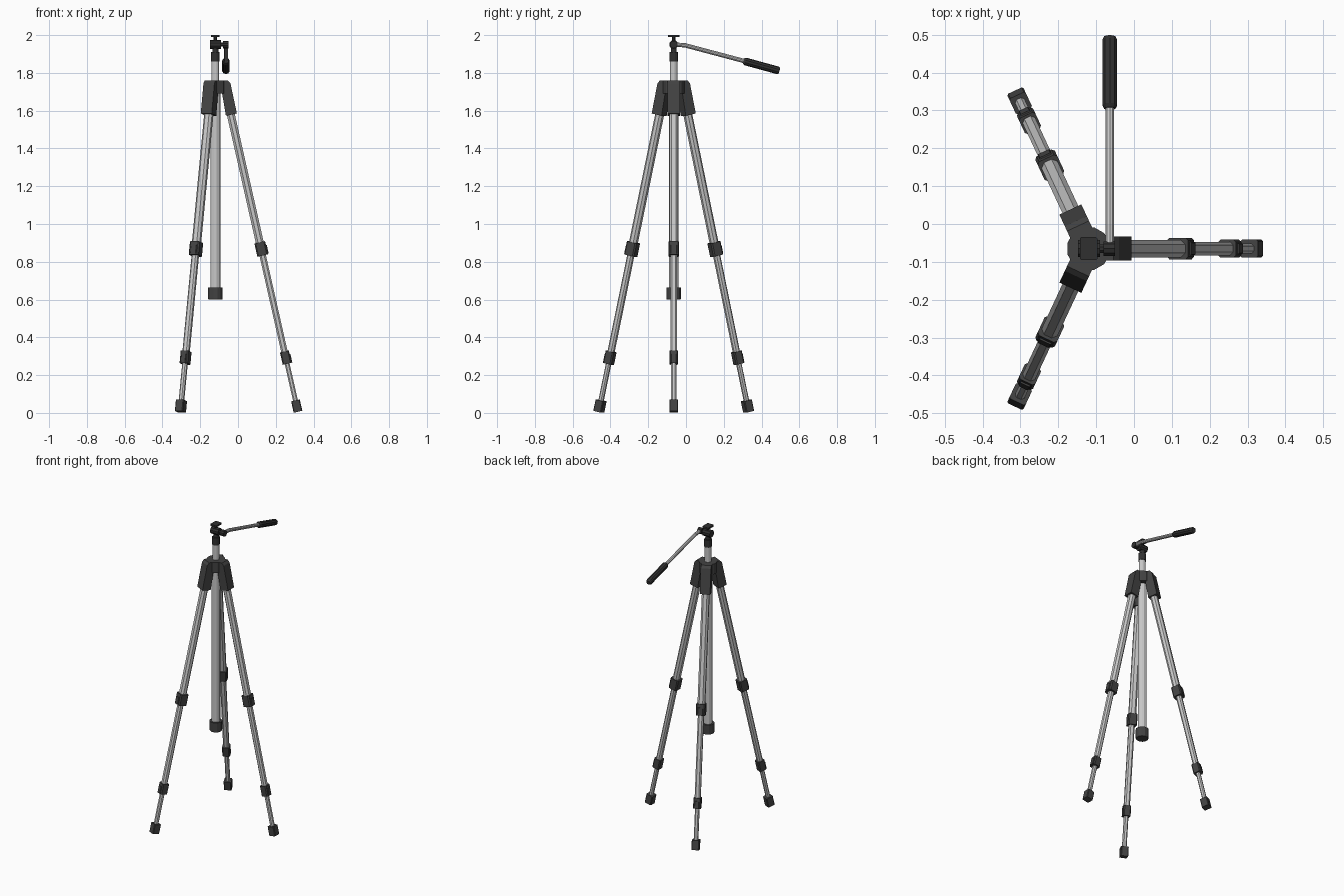
import bpy, bmesh, math
from mathutils import Matrix, Vector

cube = bpy.data.objects.get("Cube")
if cube:
    bpy.data.objects.remove(cube, do_unlink=True)


def material(name, value, rough):
    m = bpy.data.materials.new(name)
    m.use_nodes = True
    colour = (value, value, value, 1)
    m.diffuse_color = colour
    node = m.node_tree.nodes["Principled BSDF"]
    node.inputs["Base Color"].default_value = colour
    node.inputs["Roughness"].default_value = rough
    return m


metal = material("light grey metal", 0.58, 0.4)
plastic = material("dark grey plastic", 0.055, 0.6)
rubber = material("black rubber", 0.03, 0.8)

CX, CY = -0.12, -0.065
CENTRE = Matrix.Translation((CX, CY, 0))


def finish(name, bm, mat, matrix=CENTRE):
    bmesh.ops.recalc_face_normals(bm, faces=bm.faces)
    mesh = bpy.data.meshes.new(name)
    bm.transform(matrix)
    bm.to_mesh(mesh)
    bm.free()
    mesh.materials.append(mat)
    ob = bpy.data.objects.new(name, mesh)
    bpy.context.collection.objects.link(ob)
    return ob


def rect(w, d, c):
    """Rectangle with chamfered corners: width w, depth d, chamfer c."""
    w, d = w / 2, d / 2
    return [(w, c - d), (w, d - c), (w - c, d), (c - w, d),
            (-w, d - c), (-w, c - d), (c - w, -d), (w - c, -d)]


def circle(r, n):
    return [(r * math.cos((i + 0.5) * math.tau / n), r * math.sin((i + 0.5) * math.tau / n))
            for i in range(n)]


def loft(name, section, rings, mat, matrix=CENTRE, side=(0, 1, 0)):
    """Sweep a section through rings of (point, scale)."""
    pts = [Vector(p) for p, s in rings]
    bm = bmesh.new()
    loops = []
    for i, (p, s) in enumerate(rings):
        axis = (pts[min(i + 1, len(pts) - 1)] - pts[max(i - 1, 0)]).normalized()
        v = axis.cross(Vector(side)).normalized()
        u = v.cross(axis)
        loops.append([bm.verts.new(pts[i] + u * a * s + v * b * s) for a, b in section])
    n = len(section)
    for lo, hi in zip(loops, loops[1:]):
        for i in range(n):
            bm.faces.new((lo[i], lo[(i + 1) % n], hi[(i + 1) % n], hi[i]))
    bm.faces.new(loops[0])
    bm.faces.new(loops[-1])
    return finish(name, bm, mat, matrix)


def post(name, radius, z0, z1, mat, n=12):
    return loft(name, circle(radius, n), [((0, 0, z0), 1), ((0, 0, z1), 1)], mat)


def plate(name, profile, width, mat, matrix):
    """Extrude an (x, z) profile symmetrically along y."""
    bm = bmesh.new()
    a, b = [[bm.verts.new((x, y, z)) for x, z in profile] for y in (-width / 2, width / 2)]
    bm.faces.new(a)
    bm.faces.new(b)
    for i in range(len(a)):
        j = (i + 1) % len(a)
        bm.faces.new((a[i], a[j], b[j], b[i]))
    return finish(name, bm, mat, matrix)


# Legs: three splayed telescopic legs with clamps, feet and shoulders
def on_leg(z, out=0.0):
    return (0.439 - 0.226 * z + out, 0, z)


SHOULDER = [(0, 1.76), (0.066, 1.76), (0.08, 1.745), (0.114, 1.585),
            (0.056, 1.573), (0.036, 1.69), (0, 1.69)]
PARTS = [  # name, width, depth, chamfer, bottom, top, material
    ("upper_tube", 0.046, 0.042, 0.012, 0.86, 1.64, metal),
    ("middle_tube", 0.036, 0.034, 0.009, 0.28, 0.88, metal),
    ("lower_tube", 0.027, 0.026, 0.007, 0.04, 0.30, metal),
    ("upper_clamp", 0.057, 0.058, 0.007, 0.833, 0.903, plastic),
    ("lower_clamp", 0.047, 0.048, 0.006, 0.26, 0.325, plastic),
    ("foot", 0.047, 0.047, 0.004, 0.006, 0.066, plastic),
]
for label, angle in (("left", 0), ("back", 115), ("front", -115)):
    place = CENTRE @ Matrix.Rotation(math.radians(angle), 4, "Z")
    plate(label + "_shoulder", SHOULDER, 0.064, plastic, place)
    for name, w, d, c, z0, z1, mat in PARTS:
        loft(f"{label}_{name}", rect(w, d, c),
             [(on_leg(z0), 1), (on_leg(z1), 1)], mat, place)
    # Locking levers on the outer side of the clamps
    for name, z, out, w in (("upper", 0.868, 0.03, 0.034), ("lower", 0.292, 0.025, 0.028)):
        loft(f"{label}_{name}_lever", rect(w, 0.008, 0.002),
             [(on_leg(z - 0.025, out), 1), (on_leg(z + 0.02, out), 1)], plastic, place)

# Hub and centre column
post("hub", 0.058, 1.69, 1.76, plastic)
post("column", 0.027, 0.65, 1.74, metal)
post("upper_column", 0.021, 1.74, 1.87, metal)
loft("column_foot", circle(0.04, 12),
     [((0, 0, 0.612), 0.7), ((0, 0, 0.6), 0.75), ((0, 0, 0.6), 0.94),
      ((0, 0, 0.605), 1), ((0, 0, 0.665), 1)], plastic)

# Head
post("head_collar", 0.024, 1.86, 1.91, rubber)
post("head_neck", 0.016, 1.905, 1.94, rubber)
loft("tilt_barrel", circle(0.024, 10), [((-0.028, 0, 1.95), 1), ((0.03, 0, 1.95), 1)], rubber)
loft("tilt_axle", circle(0.012, 8), [((0.025, 0, 1.95), 1), ((0.045, 0, 1.95), 1)], rubber)
loft("handle_mount", circle(0.02, 10), [((0.04, 0, 1.95), 1), ((0.07, 0, 1.95), 1)], rubber)
post("plate_stem", 0.01, 1.965, 1.992, rubber, 8)
loft("camera_plate", rect(0.06, 0.046, 0.003),
     [((0, 0, 1.989), 1), ((0, 0, 2.0), 1)], rubber)

# Pan handle: bent metal arm with a chamfered grip
HX = 0.056
loft("handle_arm", circle(0.0115, 10),
     [((HX, 0.005, 1.95), 1), ((HX, 0.06, 1.946), 1), ((HX, 0.38, 1.861), 1)],
     metal, side=(1, 0, 0))
start, end = Vector((HX, 0.37, 1.863)), Vector((HX, 0.56, 1.811))
loft("handle_grip", circle(0.0205, 10),
     [(start.lerp(end, t), s) for t, s in ((0, 0.75), (0.05, 1), (0.95, 1), (1, 0.75))],
     rubber, side=(1, 0, 0))
